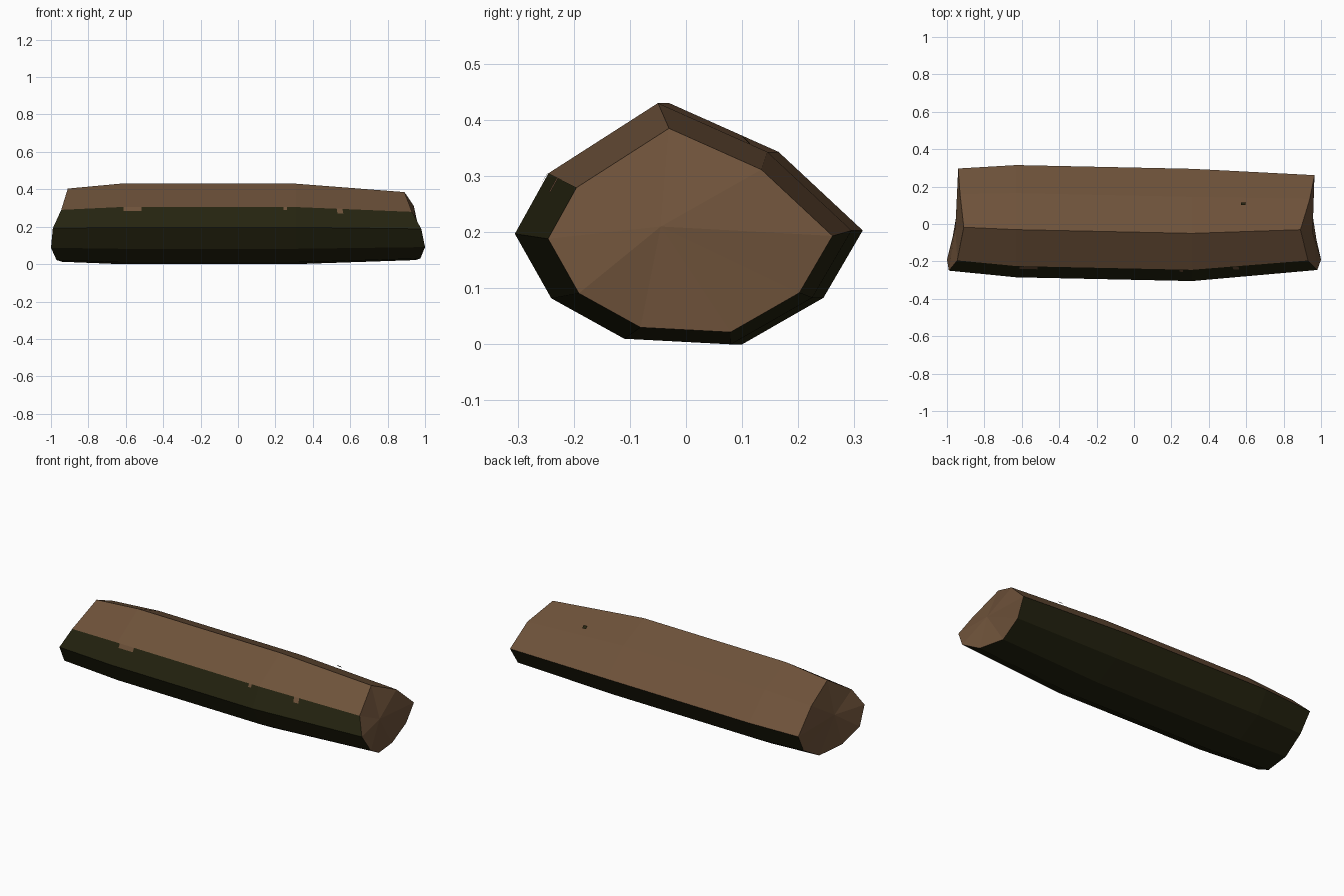
import bpy
import bmesh
from mathutils import Vector

old_cube = bpy.data.objects.get("Cube")
if old_cube:
    bpy.data.objects.remove(old_cube, do_unlink=True)


def make_material(name, colour):
    material = bpy.data.materials.new(name)
    material.use_nodes = True
    material.diffuse_color = colour
    material.node_tree.nodes["Principled BSDF"].inputs["Base Color"].default_value = colour
    return material


wood = make_material("brown wood", (0.155, 0.084, 0.042, 1))
bark = make_material("dark green bark", (0.018, 0.017, 0.005, 1))


def make_object(name, bm, materials):
    mesh = bpy.data.meshes.new(name)
    bm.to_mesh(mesh)
    bm.free()
    for material in materials:
        mesh.materials.append(material)
    obj = bpy.data.objects.new(name, mesh)
    bpy.context.collection.objects.link(obj)
    return obj


# Cross-section (y, z), starting at the top ridge and running down the back
profile = [(-.03, .43), (.165, .343), (.315, .203), (.245, .083), (.1, 0),
           (-.09, .01), (-.22, .082), (-.285, .197), (-.225, .305)]
sides = len(profile)

# Slanted, uneven cuts: x of each profile corner at the two ends
right_cut = [.89, .94, .965, .955, .95, .975, 1, .98, .93]
left_cut = [-.91, -.93, -.94, -.93, -.94, -.97, -1, -.99, -.945]


def section(stations, scale, shift):
    """Place the profile at the given x stations, shrunk towards its core."""
    core = .14
    return [Vector((x, y * scale + shift, core + (z - core) * scale))
            for x, (y, z) in zip(stations, profile)]


sections = [
    section(left_cut, .91, .01),
    section([-.63] * sides, 1, 0),
    section([.31] * sides, 1, -.02),
    section(right_cut, .845, -.005),
]

# Log body: bare wood on the upper faces, bark from the shoulders down
bm = bmesh.new()
rings = [[bm.verts.new(point) for point in ring] for ring in sections]
bare_sides = (0, 1, sides - 1)
for ring, following in zip(rings, rings[1:]):
    for i in range(sides):
        j = (i + 1) % sides
        face = bm.faces.new((ring[i], ring[j], following[j], following[i]))
        face.material_index = 0 if i in bare_sides else 1

# Split ends, each fanned around a slightly sunken heart
for ring, heart in ((rings[0], (-.955, -.02, .21)), (rings[-1], (.955, -.045, .21))):
    centre = bm.verts.new(heart)
    for i in range(sides):
        bm.faces.new((ring[i], ring[(i + 1) % sides], centre))
bmesh.ops.recalc_face_normals(bm, faces=bm.faces)
log = make_object("log_body", bm, [wood, bark])


# Small thin chips where the bark has flaked or still clings
def chip(name, span, side, start, end, top, bottom, material):
    a, b = sections[span], sections[span + 1]
    upper, lower = side
    corners = []
    for along, down in ((start, top), (end, top), (end, bottom), (start, bottom)):
        high = a[upper].lerp(b[upper], along)
        low = a[lower].lerp(b[lower], along)
        corners.append(high.lerp(low, down))
    normal = (corners[1] - corners[0]).cross(corners[2] - corners[0]).normalized()
    if normal.z < 0:
        normal.negate()
    bm = bmesh.new()
    bm.faces.new([bm.verts.new(c + normal * .003) for c in corners])
    bmesh.ops.recalc_face_normals(bm, faces=bm.faces)
    make_object(name, bm, [material])


front_band = (sides - 1, sides - 2)
chip("bark_flake_long", 1, front_band, .02, .12, 0, .2, wood)
chip("bark_flake_small", 1, front_band, .93, .95, 0, .15, wood)
chip("bark_flake_end", 2, front_band, .35, .4, 0, .25, wood)
chip("bark_spot", 2, (1, 2), .42, .46, -.3, -.2, bark)
